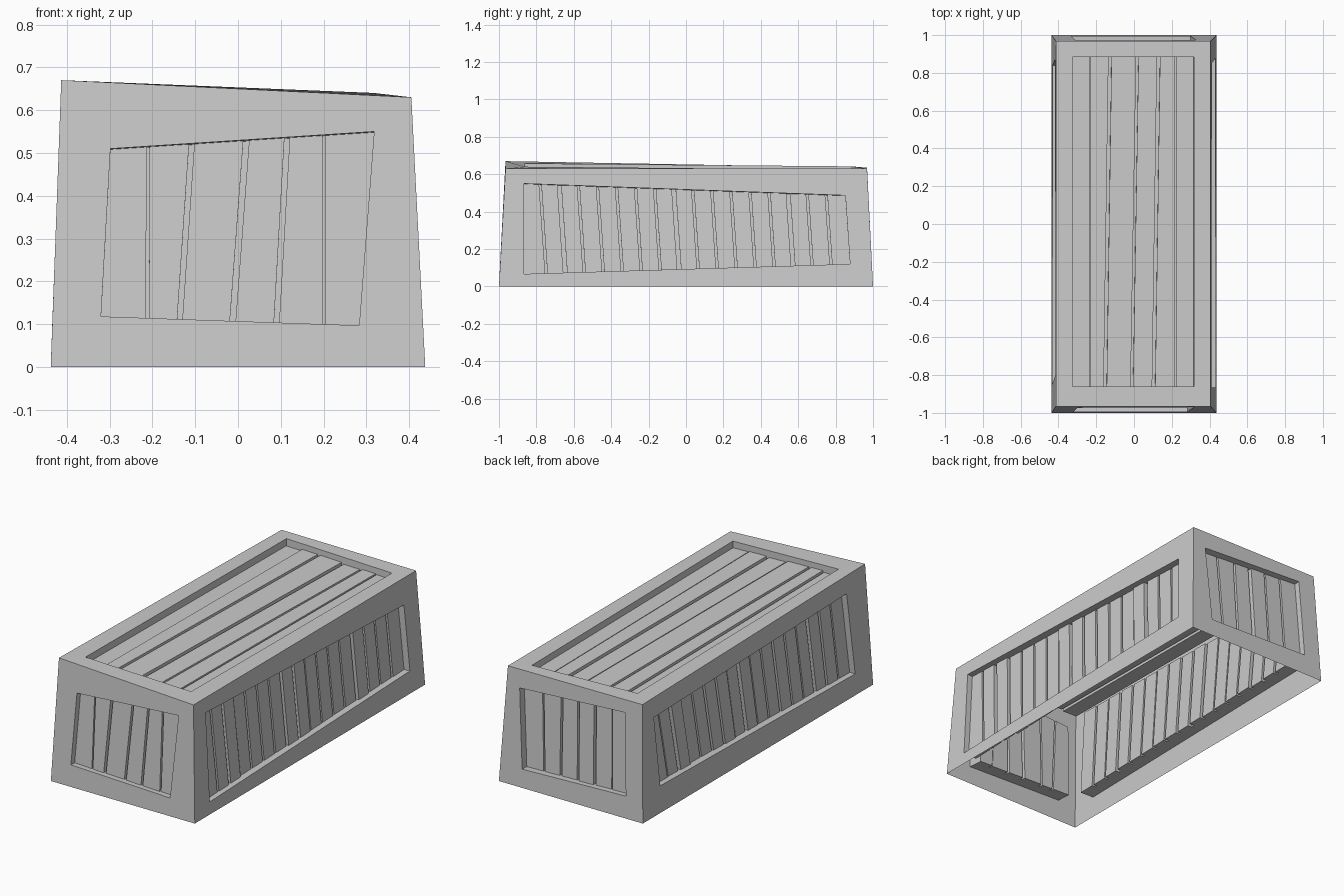
import bpy, bmesh, random
from mathutils import Vector

if "Cube" in bpy.data.objects:
    bpy.data.objects.remove(bpy.data.objects["Cube"])

random.seed(4)

# Outer corners of the tapered, slightly warped box
FL, FR, BR, BL = (Vector(p) for p in ((-.4375, -1, 0), (.4375, -1, 0), (.4375, 1, 0), (-.4375, 1, 0)))
TFL, TFR, TBR, TBL = (Vector(p) for p in ((-.413, -.965, .67), (.405, -.965, .63),
                                          (.405, .968, .63), (-.413, .968, .635)))


def make(name, verts, faces):
    bm = bmesh.new()
    vs = [bm.verts.new(v) for v in verts]
    for f in faces:
        bm.faces.new([vs[i] for i in f])
    bm.normal_update()
    me = bpy.data.meshes.new(name)
    bm.to_mesh(me)
    bm.free()
    ob = bpy.data.objects.new(name, me)
    bpy.context.collection.objects.link(ob)


def side(name, corners, window, axes, splits, gaps):
    """Frame with recessed window, plus planks separated at (bottom, top) fractions."""
    n = (corners[2] - corners[0]).cross(corners[3] - corners[1]).normalized()
    mid = sum(corners, Vector()) / 4
    i, j = axes
    k = 3 - i - j

    def on_plane(a, b):
        p = Vector()
        p[i], p[j] = a, b
        p[k] = mid[k] - (n[i] * (a - mid[i]) + n[j] * (b - mid[j])) / n[k]
        return p

    bl, br, tr, tl = win = [on_plane(*w) for w in window]
    floor = [w - n * .06 for w in win]
    ring = [(q, (q + 1) % 4, 4 + (q + 1) % 4, 4 + q) for q in range(4)]
    reveal = [tuple(x + 4 for x in f) for f in ring]
    make(name + "_frame", corners + win + floor, ring + reveal + [(8, 9, 10, 11)])

    # Planks set into the recess at uneven depths
    edges = [(0, 0)] + splits + [(1, 1)]
    for m in range(len(edges) - 1):
        g0 = gaps[m - 1] / 2 if m else 0
        g1 = gaps[m] / 2 if m < len(gaps) else 0
        (b0, t0), (b1, t1) = edges[m], edges[m + 1]
        quad = [bl.lerp(br, b0 + g0), bl.lerp(br, b1 - g1),
                tl.lerp(tr, t1 - g1), tl.lerp(tr, t0 + g0)]
        d = .03 + random.uniform(0, .012)
        v = [p - n * d for p in quad] + [p - n * (d + .05) for p in quad]
        make(f"{name}_plank_{m + 1}", v,
             [(0, 1, 2, 3), (7, 6, 5, 4)] + [(q, q + 4, (q + 1) % 4 + 4, (q + 1) % 4) for q in range(4)])


# Short ends
side("front", [FL, FR, TFR, TFL],
     [(-.32, .118), (.283, .097), (.318, .55), (-.298, .51)], (0, 2),
     [(.18, .143), (.305, .308), (.51, .515), (.68, .67), (.865, .81)],
     [.012, .02, .022, .02, .01])
side("back", [BR, BL, TBL, TBR],
     [(.30, .10), (-.33, .12), (-.31, .565), (.33, .53)], (0, 2),
     [(.17, .18), (.33, .36), (.5, .52), (.66, .68), (.83, .84)],
     [.015, .02, .025, .02, .012])

# Long sides
N = 17
tilt = [.016 * (1 - q / N) for q in range(1, N)]
long_splits = [(q / N + t * .6, q / N - t * .6) for q, t in zip(range(1, N), tilt)]
gaps = [.007] * (N - 1)
for q in (1, 7, 13):
    gaps[q] = .012
side("right", [FR, BR, TBR, TFR],
     [(-.865, .067), (.877, .12), (.852, .487), (-.865, .55)], (1, 2), long_splits, gaps)
side("left", [BL, FL, TFL, TBL],
     [(.84, .145), (-.85, .115), (-.80, .57), (.875, .53)], (1, 2), long_splits, gaps)

# Lid
side("top", [TFL, TFR, TBR, TBL],
     [(-.325, -.86), (.317, -.86), (.317, .885), (-.325, .885)], (0, 1),
     [(.145, .145), (.27, .31), (.49, .535), (.67, .71), (.85, .85)],
     [.01, .025, .02, .025, .01])
